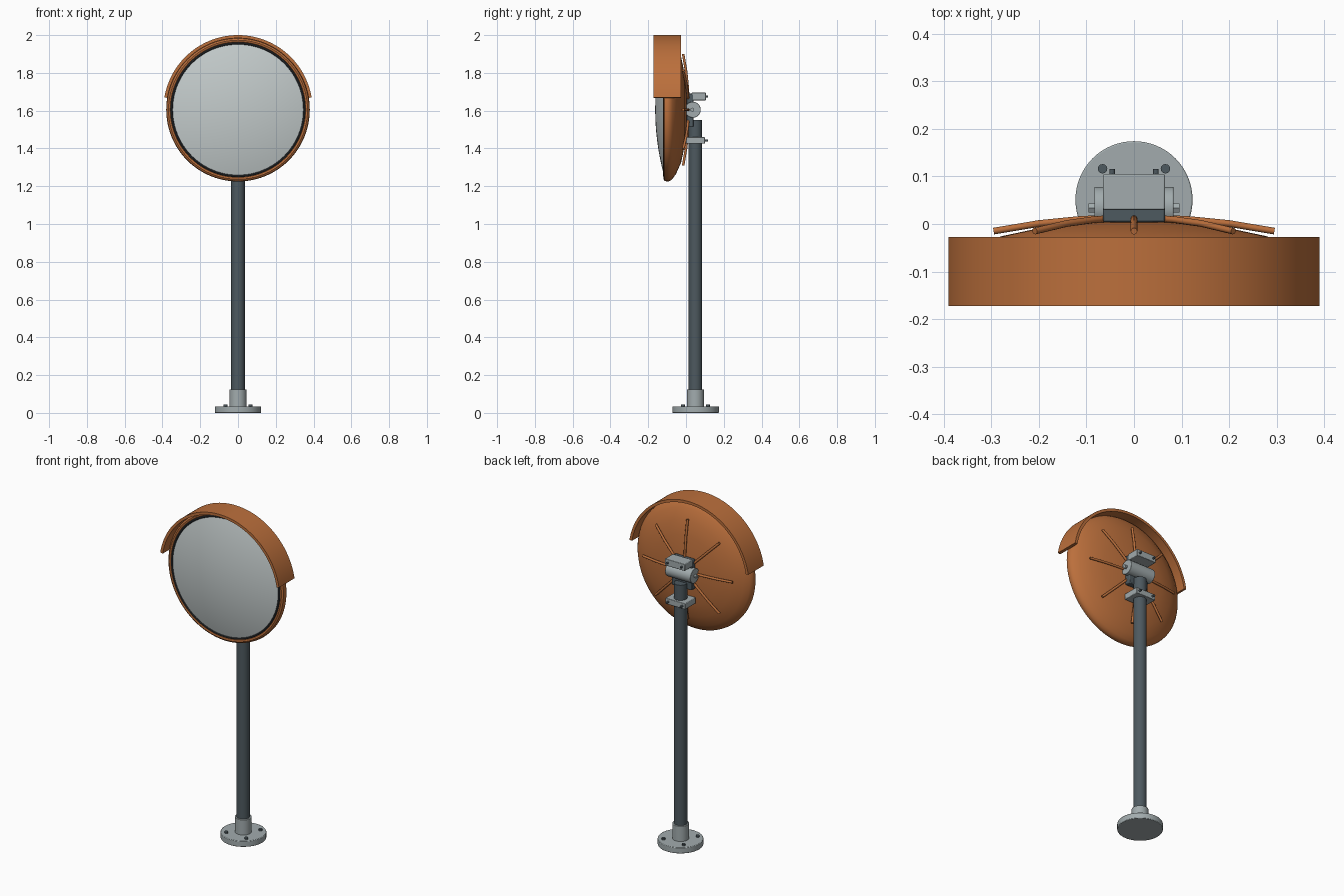
import bpy, bmesh, math
from mathutils import Matrix, Vector

if "Cube" in bpy.data.objects:
    bpy.data.objects.remove(bpy.data.objects["Cube"])

CZ = 1.605      # mirror centre height
PY = 0.05       # post axis depth


def material(name, rgb):
    m = bpy.data.materials.new(name)
    m.diffuse_color = (*rgb, 1)
    m.use_nodes = True
    m.node_tree.nodes["Principled BSDF"].inputs["Base Color"].default_value = m.diffuse_color
    return m


ORANGE = material("orange_paint", (0.50, 0.16, 0.045))
DARK = material("dark_steel", (0.075, 0.10, 0.115))
STEEL = material("light_steel", (0.36, 0.41, 0.42))
GLASS = material("mirror_silver", (0.55, 0.60, 0.60))
RUBBER = material("black_rubber", (0.03, 0.035, 0.04))


def finish(ob, mat, bevel=0):
    ob.data.materials.append(mat)
    if bevel:
        b = ob.modifiers.new("bevel", "BEVEL")
        b.width, b.segments = bevel, 2
    bpy.ops.object.select_all(action="DESELECT")
    ob.select_set(True)
    bpy.context.view_layer.objects.active = ob
    bpy.ops.object.shade_smooth_by_angle(angle=math.radians(35))
    return ob


def box(name, lo, hi, mat, bevel=0.003):
    lo, hi = Vector(lo), Vector(hi)
    bpy.ops.mesh.primitive_cube_add(size=1, location=(lo + hi) / 2)
    ob = bpy.context.object
    ob.name = name
    ob.data.transform(Matrix.Diagonal((*(hi - lo), 1)))
    return finish(ob, mat, bevel)


def rod(name, a, b, r, mat, sides=48, bevel=0):
    a, b = Vector(a), Vector(b)
    bpy.ops.mesh.primitive_cylinder_add(vertices=sides, radius=r, depth=(b - a).length, location=(a + b) / 2)
    ob = bpy.context.object
    ob.name = name
    ob.rotation_euler = (b - a).to_track_quat("Z", "Y").to_euler()
    return finish(ob, mat, bevel)


def lathe(name, profile, mat, start=0, sweep=360, steps=96, closed=False):
    """Spin (radius, y) points about the mirror's y axis."""
    bm = bmesh.new()
    vs = [bm.verts.new((r, y, 0)) for r, y in profile]
    es = [bm.edges.new(p) for p in zip(vs, vs[1:])]
    if closed:
        es.append(bm.edges.new((vs[-1], vs[0])))
    bmesh.ops.rotate(bm, verts=vs, cent=(0, 0, 0), matrix=Matrix.Rotation(math.radians(-start), 3, "Y"))
    bmesh.ops.spin(bm, geom=vs + es, cent=(0, 0, 0), axis=(0, -1, 0), angle=math.radians(sweep), steps=steps)
    bmesh.ops.remove_doubles(bm, verts=bm.verts, dist=1e-5)
    if closed:
        bmesh.ops.holes_fill(bm, edges=[e for e in bm.edges if e.is_boundary], sides=0)
    bmesh.ops.recalc_face_normals(bm, faces=bm.faces)
    me = bpy.data.meshes.new(name)
    bm.to_mesh(me)
    bm.free()
    ob = bpy.data.objects.new(name, me)
    bpy.context.collection.objects.link(ob)
    ob.location.z = CZ
    return finish(ob, mat)


# Backing dish with rolled rim
lathe("backing_dish", [(0, 0.008), (0.10, 0.003), (0.20, -0.009), (0.28, -0.026), (0.34, -0.053),
                       (0.367, -0.072), (0.378, -0.086), (0.38, -0.10), (0.377, -0.113),
                       (0.368, -0.119), (0.359, -0.117), (0.354, -0.108)], ORANGE)

# Convex mirror: shallow spherical cap
edge_r, sag = 0.348, 0.047
R = (edge_r ** 2 + sag ** 2) / (2 * sag)
amax = math.asin(edge_r / R)
lathe("convex_mirror", [(R * math.sin(amax * i / 14), -0.163 + R * (1 - math.cos(amax * i / 14)))
                        for i in range(15)], GLASS)

# Rubber gasket between mirror and rim
lathe("gasket", [(0.351 + 0.006 * math.cos(t * math.pi / 4), -0.115 + 0.006 * math.sin(t * math.pi / 4))
                 for t in range(8)], RUBBER, closed=True)

# Visor over the upper part of the mirror
lathe("visor", [(0.379, -0.172), (0.395, -0.172), (0.395, -0.027), (0.379, -0.027)], ORANGE,
      start=9.5, sweep=161, steps=64, closed=True)

# Radial ribs on the back of the dish
for i in range(8):
    c = bpy.data.curves.new("rib", "CURVE")
    c.dimensions = "3D"
    c.bevel_depth, c.bevel_resolution, c.use_fill_caps = 0.007, 3, True
    s = c.splines.new("POLY")
    path = [(0.05, 0.013), (0.12, 0.009), (0.20, 0.001), (0.295, -0.015)]
    s.points.add(len(path) - 1)
    for p, (r, y) in zip(s.points, path):
        a = i * math.pi / 4
        p.co = (r * math.cos(a), y, r * math.sin(a), 1)
    ob = bpy.data.objects.new(f"back_rib_{i + 1}", c)
    bpy.context.collection.objects.link(ob)
    ob.location.z = CZ
    c.materials.append(ORANGE)

# Post, base flange and collar
rod("post", (0, PY, 0.03), (0, PY, 1.55), 0.036, DARK)
rod("base_flange", (0, PY + 0.001, 0), (0, PY + 0.001, 0.035), 0.123, STEEL, 64, 0.003)
rod("base_collar", (0, PY, 0.03), (0, PY, 0.125), 0.045, STEEL, 48, 0.002)
for sx in (-1, 1):
    for sy in (-1, 1):
        x, y = sx * 0.066, PY + sy * 0.066
        rod("anchor_bolt", (x, y, 0.03), (x, y, 0.044), 0.010, DARK, 12)

# Mount block, pivot barrel and clamps
box("mount_block", (-0.065, 0.004, 1.515), (0.065, 0.04, 1.69), DARK, 0.004)
rod("pivot_barrel", (-0.083, 0.036, CZ), (0.083, 0.036, CZ), 0.042, STEEL, 48, 0.002)
box("upper_clamp", (-0.065, 0.03, 1.655), (0.065, 0.105, 1.695), STEEL)
box("lower_clamp", (-0.065, 0.0, 1.425), (0.065, 0.10, 1.46), STEEL)
for s in (-1, 1):
    rod("pivot_bolt", (s * 0.08, 0.034, CZ), (s * 0.096, 0.034, CZ), 0.011, STEEL, 6)
    for z in (1.675, 1.442):
        rod("clamp_bolt", (s * 0.046, 0.09, z), (s * 0.046, 0.116, z), 0.006, DARK, 12)
